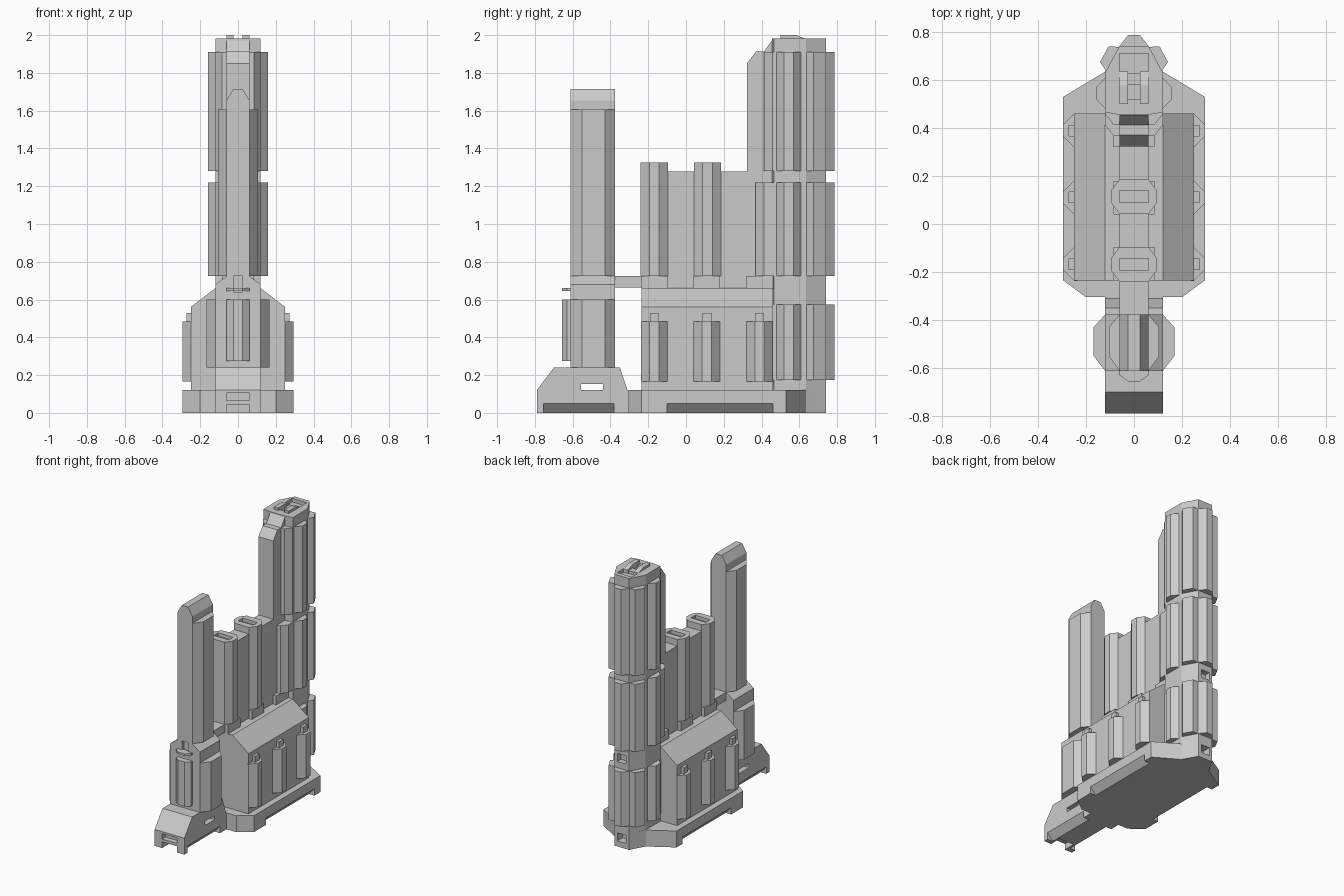
import bpy, bmesh
from mathutils import Vector

if "Cube" in bpy.data.objects:
    bpy.data.objects.remove(bpy.data.objects["Cube"])

mat = bpy.data.materials.new("light_grey")
mat.diffuse_color = (0.6, 0.6, 0.6, 1)
mat.use_nodes = True
mat.node_tree.nodes["Principled BSDF"].inputs["Base Color"].default_value = mat.diffuse_color


def prism(name, pts, axis, a, b):
    """Extrude a 2D outline along an axis: x -> (y,z), y -> (x,z), z -> (x,y)."""
    place = {'x': lambda u, v, w: (w, u, v),
             'y': lambda u, v, w: (u, w, v),
             'z': lambda u, v, w: (u, v, w)}[axis]
    bm = bmesh.new()
    lo = [bm.verts.new(place(u, v, a)) for u, v in pts]
    hi = [bm.verts.new(place(u, v, b)) for u, v in pts]
    bm.faces.new(lo)
    bm.faces.new(hi)
    n = len(pts)
    for i in range(n):
        j = (i + 1) % n
        bm.faces.new((lo[i], lo[j], hi[j], hi[i]))
    bmesh.ops.recalc_face_normals(bm, faces=bm.faces)
    me = bpy.data.meshes.new(name)
    bm.to_mesh(me)
    bm.free()
    me.materials.append(mat)
    ob = bpy.data.objects.new(name, me)
    bpy.context.collection.objects.link(ob)
    return ob


def box(name, x0, x1, y0, y1, z0, z1):
    return prism(name, [(x0, y0), (x1, y0), (x1, y1), (x0, y1)], 'z', z0, z1)


def sym(half):
    """Mirror a right-hand half outline across x = 0."""
    return half + [(-u, v) for u, v in reversed(half)]


def cut(ob, *cutters):
    for c in cutters:
        m = ob.modifiers.new("cut", 'BOOLEAN')
        m.operation = 'DIFFERENCE'
        m.solver = 'EXACT'
        m.object = c
        bpy.context.view_layer.objects.active = ob
        bpy.ops.object.modifier_apply(modifier=m.name)
        bpy.data.objects.remove(c)


def rib(name, p, q, depth, inset, z0, z1):
    """Trapezoid rib standing out to the right of the edge p -> q."""
    p, q = Vector(p), Vector(q)
    d = (q - p).normalized()
    n = Vector((d.y, -d.x))
    pts = [p - n * 0.015, p, p + d * inset + n * depth, q - d * inset + n * depth, q, q - n * 0.015]
    return prism(name, [tuple(v) for v in pts], 'z', z0, z1)


def wedge(s, x, y0, y1):
    """Cutter for an undercut along the lower side edge."""
    return prism("cutter", [(s * (x + .02), -.02), (s * (x + .02), .05), (s * x, .05),
                            (s * (x - .045), 0), (s * (x - .045), -.02)], 'y', y0, y1)


# Base plate with undercut sides
base = prism("base_plate", sym([(.2, -.305), (.295, -.235), (.295, .53), (.12, .635), (.06, .74)]),
             'z', 0, .12)
cut(base, wedge(1, .295, -.1, .46), wedge(-1, .295, -.1, .46),
    box("cutter", -.035, .035, .68, .8, .04, .1))

# Front foot with slots
foot = prism("front_foot", [(-.79, 0), (-.79, .12), (-.7, .24), (-.35, .24), (-.31, .12), (-.29, .12),
                            (-.29, 0)], 'x', -.12, .12)
cut(foot, wedge(1, .12, -.755, -.38), wedge(-1, .12, -.755, -.38),
    box("cutter", -.3, .3, -.555, -.44, .122, .152),
    box("cutter", -.06, .06, -.9, -.75, .065, .105),
    box("cutter", -.06, .06, -.9, -.7, -.05, .045))

# Front tower: lower octagon, cap, shaft and peaked roof
prism("front_tower_lower", sym([(.12, -.612), (.168, -.55), (.168, -.43), (.12, -.377)]), 'z', .24, .6)
cap = prism("front_tower_cap", sym([(.12, .6), (.12, .68), (.06, .725), (.06, .76)]), 'y', -.612, -.377)
cut(cap, box("cutter", -.025, .025, -.7, -.585, .64, .725))
prism("front_tower_shaft", sym([(.06, -.612), (.105, -.55), (.105, -.43), (.06, -.377)]), 'z', .725, 1.605)
prism("front_tower_roof", sym([(.06, 1.6), (.06, 1.655), (.025, 1.715)]), 'y', -.612, -.377)
rib_outline = sym([(.06, -.6), (.06, -.63), (.025, -.656)])
prism("front_tower_rib", rib_outline, 'z', .275, .6)
prism("front_tower_fin", rib_outline, 'z', .645, .66)

# Main hall with sloped roof, ridge and bridge to the front tower
prism("main_hall", sym([(.25, .12), (.25, .56), (.12, .66)]), 'y', -.235, .46)
box("ridge", -.06, .06, -.38, .46, .665, .725)
for y, w in ((-.165, .07), (.11, .07), (.39, .07)):
    box("ridge_block", -.085, .085, y - w, y + w, .66, .725)

# Hall pilasters with small nubs
for s in (1, -1):
    for y in (-.167, .111, .389):
        a, b = (s * .25, y - s * .07), (s * .25, y + s * .07)
        rib("hall_pilaster", a, b, .045, .045, .165, .485)
        box("pilaster_nub", s * .24, s * .272, y - .024, y + .024, .48, .53)

# Centre wall with two octagonal stacks
box("centre_wall", -.06, .06, -.2, .4, .725, 1.278)
for y in (-.168, .114):
    stack = prism("stack", sym([(.06, y - .072), (.095, y - .026), (.095, y + .026), (.06, y + .072)]),
                  'z', .725, 1.325)
    cut(stack, box("cutter", -.06, .06, y - .025, y + .025, 1.3, 1.4))

# Fin in front of the rear tower
prism("rear_tower_fin", [(.322, .66), (.322, 1.85), (.37, 1.912), (.413, 1.912), (.46, 1.98), (.52, 1.98),
                         (.52, .66)], 'x', -.06, .06)

# Rear tower core with recessed top
core = prism("rear_tower_core", sym([(.06, .455), (.118, .465), (.118, .635), (.06, .742)]), 'z', 0, 1.982)
cut(core, box("cutter", -.06, .06, .5, .71, 1.955, 2.1),
    box("cutter", -.035, .035, .68, .8, .04, .1),
    box("cutter", -.035, .035, .7, .8, .62, .68))
for s in (1, -1):
    prism("roof_rail", [(.5, 1.95), (.5, 2), (.58, 2), (.635, 1.98), (.635, 1.95)], 'x', s * .025, s * .06)
box("roof_crossbar", -.03, .03, .58, .63, 1.95, 1.975)

# Three tiers of ribs around the rear tower
for z0, z1, front in ((.175, .575, .41), (.725, 1.22, .367), (1.28, 1.91, .413)):
    rib("rear_rib", (.06, .742), (-.06, .742), .045, .035, z0, z1)
    for s in (1, -1):
        edges = [((.118, .48), (.118, .61), .04, .04), ((.116, .638), (.062, .738), .04, .02)]
        for p, q, depth, inset in edges:
            p, q = (s * p[0], p[1]), (s * q[0], q[1])
            if s < 0:
                p, q = q, p
            rib("tower_rib", p, q, depth, inset, z0, z1)
        prism("front_corner_rib", [(s * .05, front), (s * .085, front), (s * .12, front + .045),
                                   (s * .12, .465), (s * .05, .47)], 'z', z0, z1)
